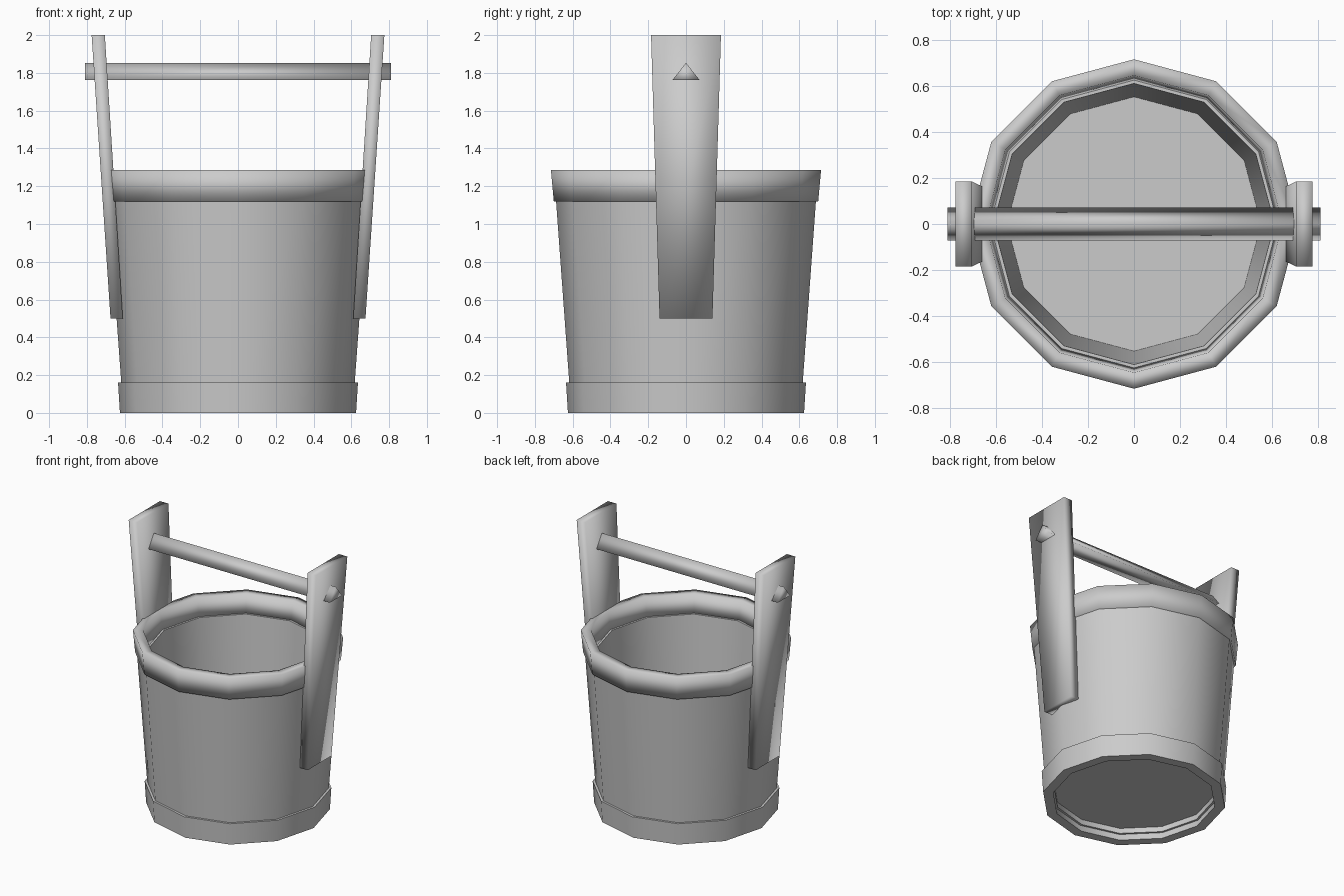
import bpy
import bmesh
from math import sin, cos, pi, radians

cube = bpy.data.objects.get("Cube")
if cube:
    bpy.data.objects.remove(cube, do_unlink=True)

SIDES = 12

grey = bpy.data.materials.new("plain_grey")
grey.use_nodes = True
grey.diffuse_color = (0.6, 0.6, 0.6, 1)
grey.node_tree.nodes["Principled BSDF"].inputs["Base Color"].default_value = (0.6, 0.6, 0.6, 1)


def finish(name, bm, angle):
    """Turn a bmesh into a smooth-shaded grey object."""
    bmesh.ops.recalc_face_normals(bm, faces=bm.faces)
    mesh = bpy.data.meshes.new(name)
    bm.to_mesh(mesh)
    bm.free()
    mesh.materials.append(grey)
    obj = bpy.data.objects.new(name, mesh)
    bpy.context.collection.objects.link(obj)
    bpy.ops.object.select_all(action='DESELECT')
    obj.select_set(True)
    bpy.context.view_layer.objects.active = obj
    bpy.ops.object.shade_smooth_by_angle(angle=radians(angle))
    return obj


def lathe(name, profile, angle):
    """Revolve a closed (radius, height) profile into a twelve-sided ring."""
    bm = bmesh.new()
    rings = []
    for r, z in profile:
        rings.append([bm.verts.new((r * cos(2 * pi * i / SIDES), r * sin(2 * pi * i / SIDES), z))
                      for i in range(SIDES)])
    for a, b in zip(rings, rings[1:] + rings[:1]):
        for i in range(SIDES):
            j = (i + 1) % SIDES
            bm.faces.new((a[i], a[j], b[j], b[i]))
    return finish(name, bm, angle)


def prism(name, start, end, angle):
    """Join two matching outlines with side faces and caps."""
    bm = bmesh.new()
    a = [bm.verts.new(p) for p in start]
    b = [bm.verts.new(p) for p in end]
    n = len(a)
    for i in range(n):
        j = (i + 1) % n
        bm.faces.new((a[i], a[j], b[j], b[i]))
    bm.faces.new(a)
    bm.faces.new(b)
    return finish(name, bm, angle)


# Tapered bucket wall, foot band and rim band
lathe("bucket_wall", [(0.61, 0.05), (0.69, 1.15), (0.61, 1.15), (0.55, 0.05)], 40)
lathe("foot_band", [(0.625, 0), (0.635, 0.16), (0.59, 0.16), (0.555, 0)], 40)
lathe("rim_band", [(0.70, 1.12), (0.715, 1.285), (0.645, 1.285), (0.62, 1.12)], 180)

# Recessed floor
bm = bmesh.new()
bmesh.ops.create_circle(bm, cap_ends=True, segments=SIDES, radius=0.557)
for v in bm.verts:
    v.co.z = 0.09
finish("bucket_floor", bm, 40)


def plank_outline(inner, outer, half, z):
    return [(inner, -half, z), (outer, -half, z), (outer, half, z), (inner, half, z)]


# Leaning uprights that widen towards the top
for side, name in ((1, "left_upright"), (-1, "right_upright")):
    prism(name,
          plank_outline(side * 0.61, side * 0.675, 0.14, 0.5),
          plank_outline(side * 0.705, side * 0.775, 0.185, 2.0), 180)

# Three-sided handle bar through both uprights
section = [(0, 1.853), (-0.072, 1.762), (0.072, 1.762)]
prism("handle_bar",
      [(-0.81, y, z) for y, z in section],
      [(0.81, y, z) for y, z in section], 180)
